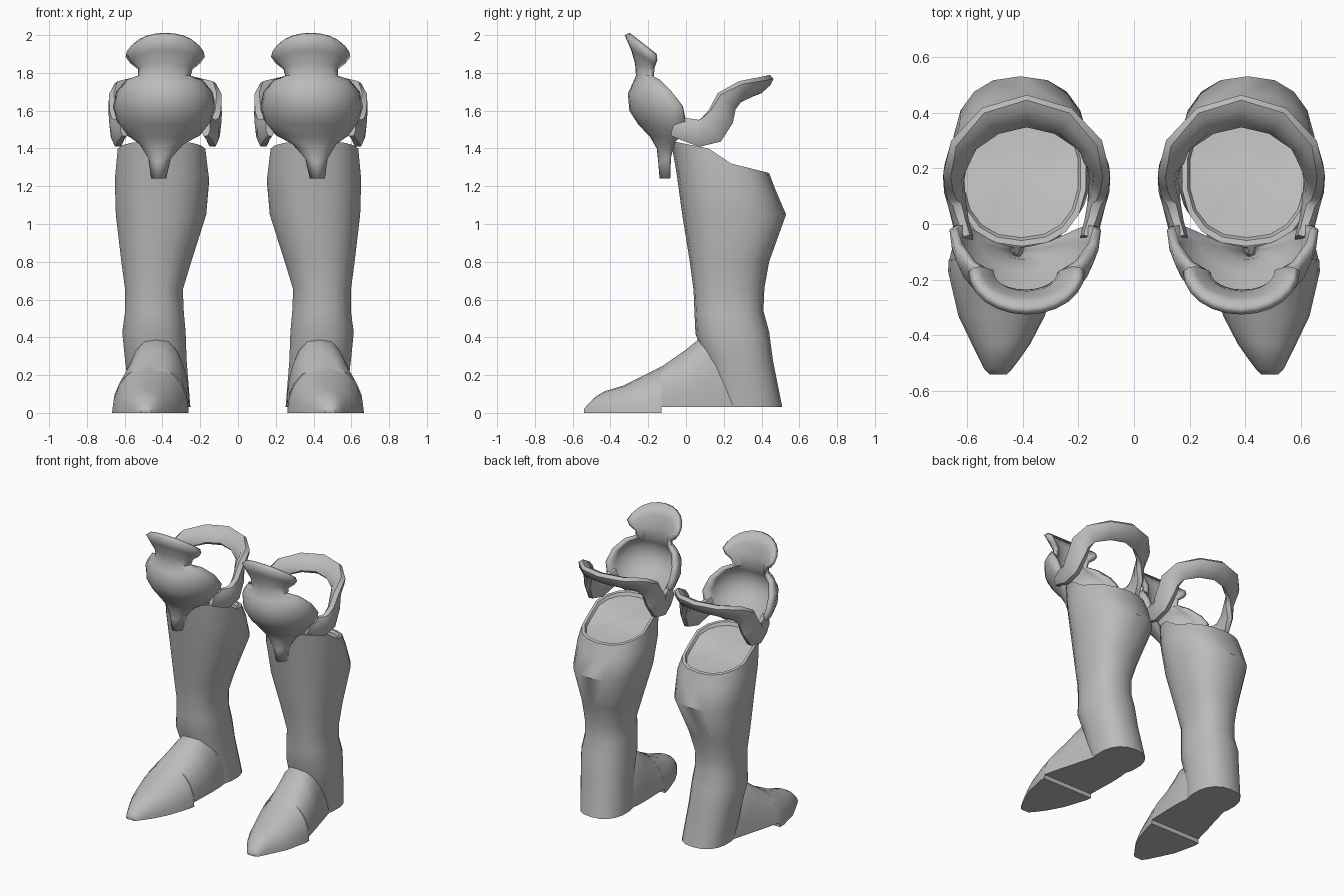
import bpy, bmesh, math
from mathutils import Vector

if "Cube" in bpy.data.objects:
    bpy.data.objects.remove(bpy.data.objects["Cube"])

steel = bpy.data.materials.new("steel_grey")
steel.diffuse_color = (0.5, 0.5, 0.5, 1)
steel.use_nodes = True
steel.node_tree.nodes["Principled BSDF"].inputs["Base Color"].default_value = steel.diffuse_color


def finish(name, verts, faces, thickness=0, fix=True, angle=40):
    """Make a smooth-shaded part and mirror it to the other leg."""
    mesh = bpy.data.meshes.new(name)
    mesh.from_pydata(verts, [], faces)
    if fix:
        bm = bmesh.new()
        bm.from_mesh(mesh)
        bmesh.ops.recalc_face_normals(bm, faces=bm.faces)
        bm.to_mesh(mesh)
        bm.free()
    mesh.materials.append(steel)
    ob = bpy.data.objects.new(name, mesh)
    bpy.context.collection.objects.link(ob)
    bpy.ops.object.select_all(action='DESELECT')
    ob.select_set(True)
    bpy.context.view_layer.objects.active = ob
    bpy.ops.object.shade_smooth_by_angle(angle=math.radians(angle))
    if thickness:
        sol = ob.modifiers.new("thickness", 'SOLIDIFY')
        sol.thickness = thickness
        sol.offset = -1
    mir = ob.modifiers.new("other_leg", 'MIRROR')
    mir.use_mirror_merge = False
    return ob


def loft(name, rings, angle=40):
    """Skin closed rings of equal length and cap both ends with fans."""
    n = len(rings[0])
    verts = [v for r in rings for v in r]
    faces = []
    for i in range(len(rings) - 1):
        for j in range(n):
            k = (j + 1) % n
            faces.append((i * n + j, i * n + k, (i + 1) * n + k, (i + 1) * n + j))
    for base, ring in ((0, rings[0]), ((len(rings) - 1) * n, rings[-1])):
        c = len(verts)
        verts.append(sum((Vector(v) for v in ring), Vector()) / n)
        faces += [(base + j, base + (j + 1) % n, c) for j in range(n)]
    return finish(name, verts, faces, angle=angle)


def spow(v, p):
    return math.copysign(abs(v) ** p, v)


def interp(x, pts):
    for (a, fa), (b, fb) in zip(pts, pts[1:]):
        if x <= b:
            return fa + (fb - fa) * max(0, (x - a) / (b - a))
    return pts[-1][1]


# Boot shaft: ovals from heel to calf, (z front, z back, x0, x1, y front, y back)
SHAFT = [(.03, .03, .25, .57, .14, .51), (.28, .28, .27, .60, .10, .46),
         (.42, .43, .275, .615, .05, .44), (.53, .54, .285, .60, .045, .41),
         (.65, .66, .29, .60, .04, .415), (.80, .80, .245, .62, .02, .44),
         (1.05, 1.05, .165, .65, -.02, .53), (1.27, 1.19, .15, .655, -.05, .47)]
N = 18


def oval(x0, x1, y0, y1, zfun, scale=1):
    ring = []
    for j in range(N):
        t = 2 * math.pi * j / N
        x = (x0 + x1) / 2 + scale * (x1 - x0) / 2 * spow(math.sin(t), .85)
        y = (y0 + y1) / 2 - scale * (y1 - y0) / 2 * spow(math.cos(t), .85)
        ring.append((x, y, zfun(y)))
    return ring


rings = [oval(x0, x1, y0, y1,
              lambda y: zf + (zb - zf) * (y - y0) / (y1 - y0))
         for zf, zb, x0, x1, y0, y1 in SHAFT]
RIM = [(-.08, 1.44), (.12, 1.40), (.20, 1.33), (.44, 1.27)]
# slanted rim with a slightly sunken closed top
for s, drop in ((1, 0), (.92, 0), (.88, .02), (.45, .03)):
    rings.append(oval(.17, .64, -.08, .44, lambda y: interp(y, RIM) - drop, s))
loft("boot_shaft", rings)

# Foot: domed sections from toe to ankle, (y, centre x, half width, top z, bottom z)
FOOT = [(-.54, .487, .03, .02, 0), (-.52, .487, .05, .045, 0), (-.48, .482, .075, .085, 0),
        (-.43, .477, .105, .115, 0), (-.33, .475, .155, .145, 0),
        (-.17, .467, .20, .225, 0), (-.13, .463, .202, .245, 0),
        (-.129, .463, .20, .245, .03), (0, .445, .185, .335, .03),
        (.08, .432, .175, .40, .03), (.18, .42, .16, .40, .03), (.32, .41, .13, .36, .03)]
rings = []
for y, cx, hw, top, bot in FOOT:
    ring = []
    for j in range(11):
        t = math.pi * j / 10
        ring.append((cx + hw * spow(math.cos(t), .9), y,
                     bot + (top - bot) * math.sin(t)))
    rings.append(ring)
loft("foot", rings)

# Knee guard: curved rows from crest to spike,
# (z middle, z edge, centre x, half width, y middle, y edge)
KNEE = [(2.0, 1.885, .385, .21, -.325, -.17), (1.92, 1.85, .385, .185, -.29, -.165),
        (1.85, 1.82, .385, .145, -.27, -.175), (1.785, 1.785, .39, .14, -.265, -.18),
        (1.74, 1.765, .39, .20, -.285, -.14), (1.69, 1.70, .39, .255, -.308, -.075),
        (1.60, 1.62, .39, .272, -.30, -.02), (1.53, 1.54, .39, .25, -.255, -.005),
        (1.46, 1.47, .395, .195, -.19, -.025), (1.40, 1.43, .405, .12, -.155, -.06),
        (1.33, 1.35, .415, .06, -.147, -.08), (1.24, 1.24, .42, .04, -.14, -.085)]
M = 13
verts, faces = [], []
for i, (zm, ze, cx, w, ym, ye) in enumerate(KNEE):
    for j in range(M):
        a = math.pi * (j / (M - 1) - .5)
        f = 1 - math.cos(a)
        verts.append((cx + w * math.sin(a), ym + (ye - ym) * f, zm + (ze - zm) * f))
        if i and j:
            p, q = (i - 1) * M + j - 1, i * M + j - 1
            faces.append((p, q, q + 1, p + 1))
finish("knee_guard", verts, faces, thickness=.03, fix=False)

# Knee strap: flared band round the back,
# (x offset, y, z, half thickness, half height, outward tilt in degrees)
HALF = [(.215, -.06, 1.52, .025, .06, 0), (.235, .0, 1.50, .03, .065, 0),
        (.25, .07, 1.48, .035, .075, 0), (.26, .135, 1.50, .035, .085, 5),
        (.258, .185, 1.57, .035, .075, 10), (.25, .215, 1.65, .035, .07, 20),
        (.225, .285, 1.70, .033, .065, 32), (.13, .37, 1.725, .03, .068, 45)]
path = HALF + [(0, .405, 1.735, .03, .07, 48)] + [(-p[0],) + p[1:] for p in HALF[::-1]]
pts = [Vector(p[:3]) for p in path]
rings = []
for i, (x, y, z, thick, high, tilt) in enumerate(path):
    tan = (pts[min(i + 1, len(pts) - 1)] - pts[max(i - 1, 0)]).normalized()
    out = Vector((x, max(y - .15, 0) * 1.2, 0))
    out = (out - tan * out.dot(tan)).normalized()
    up = tan.cross(out)
    if up.z < 0:
        up = -up
    c, s = math.cos(math.radians(tilt)), math.sin(math.radians(tilt))
    tall, wide = up * c + out * s, out * c - up * s
    ring = []
    for j in range(8):
        t = math.pi * (j + .5) / 4
        ring.append(pts[i] + Vector((.385, 0, 0)) + wide * thick * spow(math.cos(t), .8)
                    + tall * high * spow(math.sin(t), .8))
    rings.append(ring)
loft("knee_strap", rings, 50)
